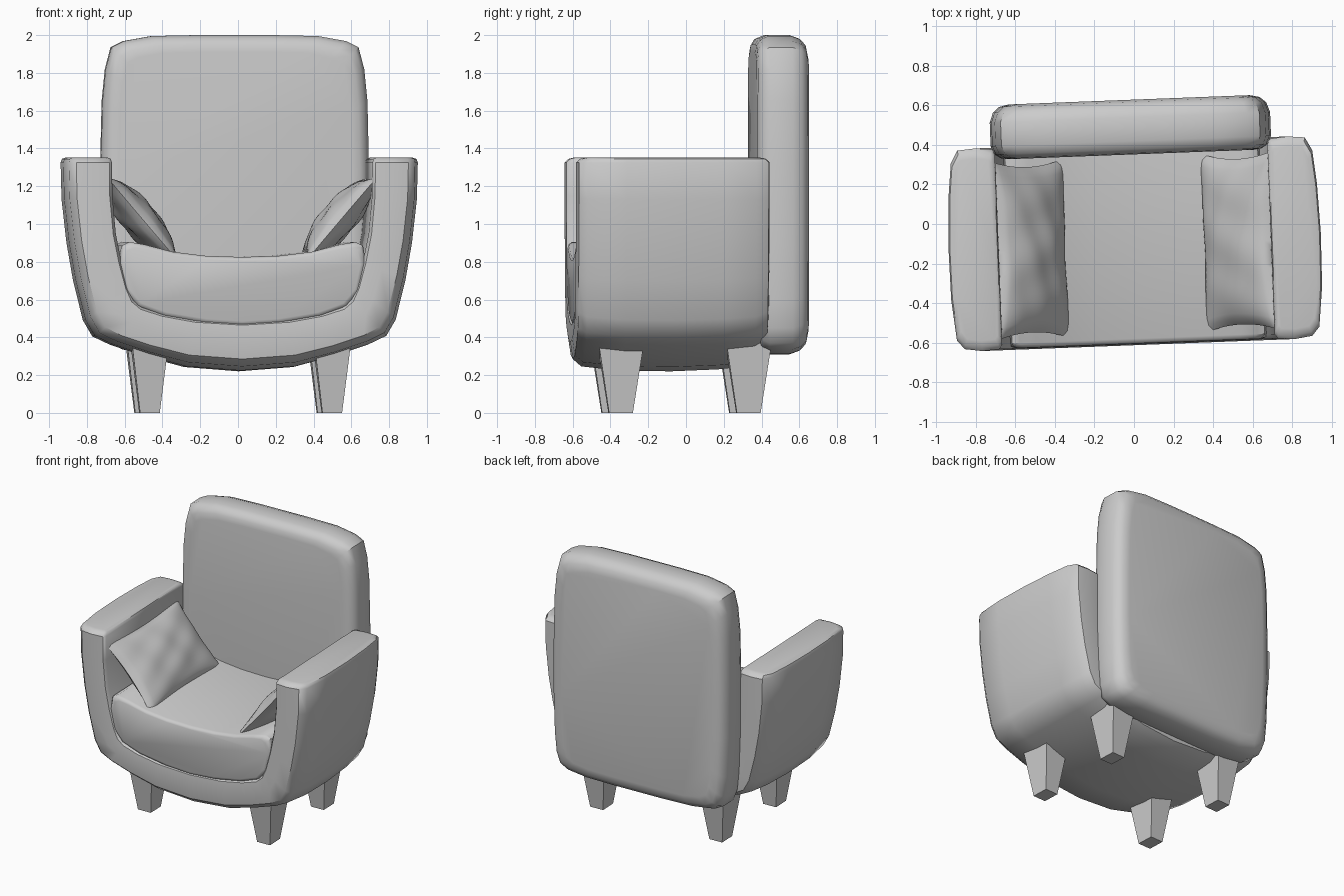
import bpy, bmesh, math
from mathutils import Matrix, Vector

if "Cube" in bpy.data.objects:
    bpy.data.objects.remove(bpy.data.objects["Cube"])

# The whole chair is turned slightly about the vertical axis
TURN = Matrix.Rotation(math.radians(2.2), 4, 'Z')


def finish(bm, name, angle=40):
    bmesh.ops.recalc_face_normals(bm, faces=bm.faces)
    bm.transform(TURN)
    me = bpy.data.meshes.new(name)
    bm.to_mesh(me)
    bm.free()
    ob = bpy.data.objects.new(name, me)
    bpy.context.collection.objects.link(ob)
    if angle:
        bpy.ops.object.select_all(action='DESELECT')
        ob.select_set(True)
        bpy.context.view_layer.objects.active = ob
        bpy.ops.object.shade_smooth_by_angle(angle=math.radians(angle))
    return ob


def loft(rings, name, angle=40):
    bm = bmesh.new()
    vs = [[bm.verts.new(p) for p in r] for r in rings]
    n = len(vs[0])
    for a, b in zip(vs, vs[1:]):
        for i in range(n):
            j = (i + 1) % n
            bm.faces.new((a[i], a[j], b[j], b[i]))
    bm.faces.new(vs[0])
    bm.faces.new(vs[-1])
    return finish(bm, name, angle)


def slab(outline, layers, name):
    # outline in x-z, layers of (y, inset) towards its middle
    xs, zs = [p[0] for p in outline], [p[1] for p in outline]
    cz, hx, hz = (max(zs) + min(zs)) / 2, max(xs), (max(zs) - min(zs)) / 2
    return loft([[(x * (1 - i / hx), y, cz + (z - cz) * (1 - i / hz))
                  for x, z in outline] for y, i in layers], name)


# Shell: one padded section swept from arm to arm underneath the seat
section = [(0, .385), (.06, .405), (.4, .413), (.75, .405), (.89, .34), (.96, .17),
           (1, -.08), (.985, -.35), (.9, -.555), (.75, -.6), (.4, -.613), (.06, -.607),
           (0, -.585), (0, -.1)]
half = [((.25, .495), (.29, .243)), ((.42, .525), (.5, .3)), ((.53, .56), (.68, .36)),
        ((.575, .6), (.775, .405)), ((.605, .67), (.825, .49)), ((.64, .8), (.877, .7)),
        ((.67, .95), (.912, .9)), ((.688, 1.15), (.938, 1.13)), ((.69, 1.325), (.943, 1.325))]


def station(inner, outer, s, z=None, kt=1, ky=1):
    ring = []
    for t, y in section:
        t = .45 + (t - .45) * kt
        x = inner[0] + (outer[0] - inner[0]) * t
        zz = z if z else inner[1] + (outer[1] - inner[1]) * t
        ring.append((s * x, -.1 + (y + .1) * ky, zz))
    return ring


tip = half[-1]
right = [station(a, b, 1) for a, b in half] + [station(*tip, 1, 1.345, .95, .96),
                                              station(*tip, 1, 1.352, .8, .9)]
left = [[(-x, y, z) for x, y, z in r] for r in reversed(right)]
loft(left + [station((0, .48), (0, .22), 1)] + right, "arm_and_base_shell")

# Seat cushion, dished in the middle
s = [(0, .825), (.2, .832), (.37, .853), (.52, .892), (.6, .905), (.64, .885), (.655, .8),
     (.625, .65), (.56, .565), (.42, .51), (.2, .47), (0, .455)]
seat = s + [(-x, z) for x, z in reversed(s[1:-1])]
slab(seat, [(-.605, .03), (-.598, .012), (-.58, 0), (.4, 0)], "seat_cushion")

# Back cushion
b = [(.2, 2.0), (.44, 1.995), (.59, 1.968), (.655, 1.935), (.685, 1.82), (.702, 1.65),
     (.71, 1.3), (.71, .9), (.7, .6), (.685, .45), (.655, .37), (.59, .335), (.44, .315), (.2, .31)]
back = b + [(-x, z) for x, z in reversed(b)]
slab(back, [(.352, .09), (.358, .05), (.378, .018), (.42, 0), (.54, 0), (.59, .018),
            (.618, .05), (.629, .1)], "back_cushion")

# Tapered legs
for sx, side in ((-1, "left"), (1, "right")):
    for y, pos in ((-.365, "front"), (.312, "back")):
        loft([[(sx * .483 + i * w, y + j * d, z) for i, j in ((-1, -1), (1, -1), (1, 1), (-1, 1))]
              for z, w, d in ((0, .052, .063), (.37, .097, .12))], f"{pos}_{side}_leg", 0)

# Throw pillows leaning on the arms
for sx, side in ((-1, "left"), (1, "right")):
    bm = bmesh.new()
    axis = Vector((-sx * .34, 0, -.4)).normalized()
    normal = Vector((-axis.z * -sx, 0, axis.x * -sx))
    for face in (-1, 1):
        new = bmesh.ops.create_grid(bm, x_segments=24, y_segments=30, size=1)['verts']
        for v in new:
            u, w = v.co.x, v.co.y
            puff = ((1 - u ** 2) * (1 - w ** 2)) ** .5
            crease = 1 + .09 * math.sin(7 * w + 3 * u) * math.sin(5 * u - 2 * w)
            along = u * .29 * (1 - .13 * (1 - w ** 2))
            depth = w * .455 * (1 - .08 * (1 - u ** 2))
            v.co = (Vector((sx * .53, -.11 + depth, 1.03)) + axis * along
                    + normal * face * .09 * puff * crease)
    bmesh.ops.remove_doubles(bm, verts=bm.verts, dist=.0005)
    finish(bm, f"{side}_pillow", 60)
